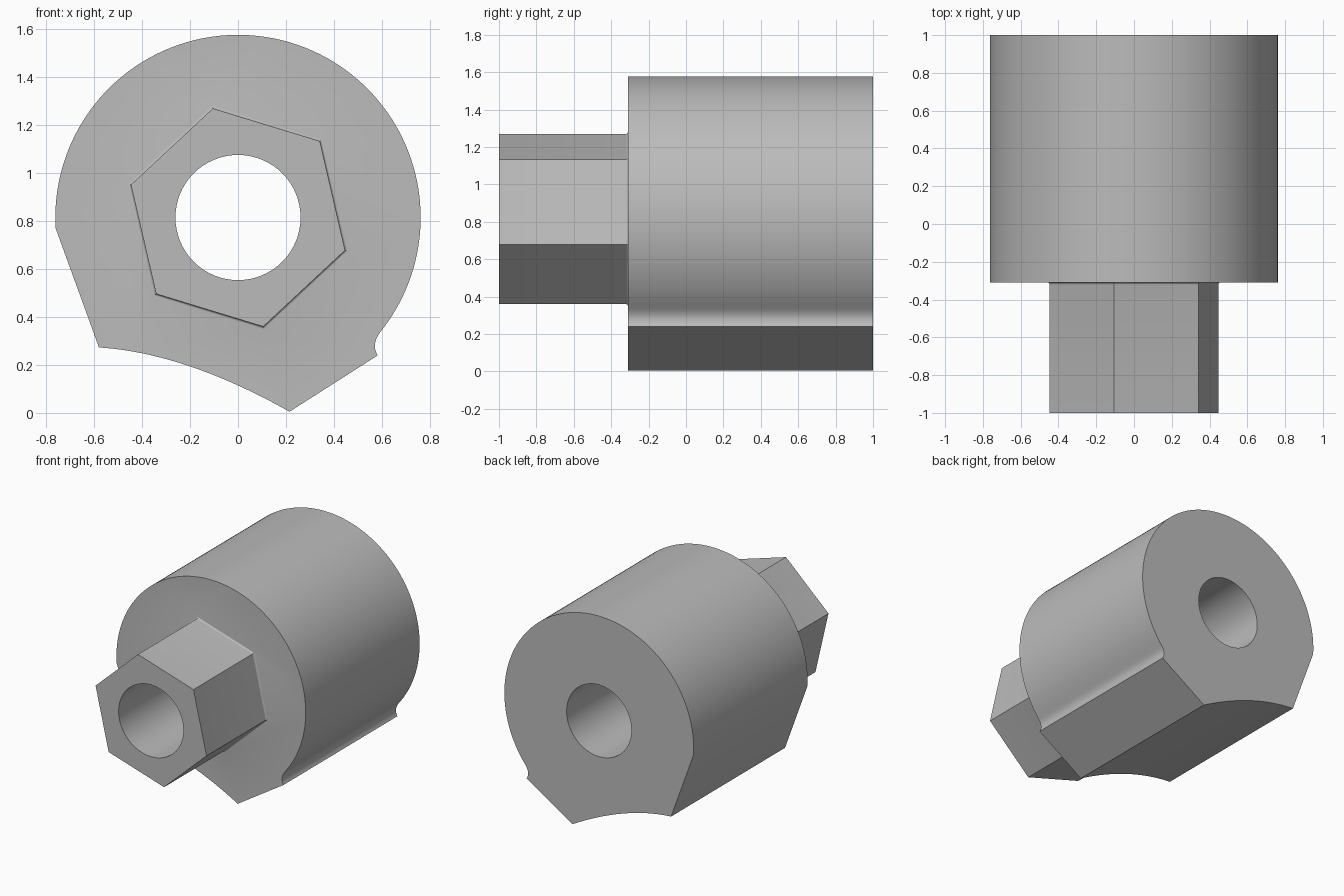
import bpy, bmesh
from math import sin, cos, pi, radians

cube = bpy.data.objects.get("Cube")
if cube:
    bpy.data.objects.remove(cube)

AXIS_Z = 0.815      # height of the bore axis
FACE_Y = -0.31      # front face of the body

steel = bpy.data.materials.new("grey metal")
steel.use_nodes = True
GREY = (0.5, 0.5, 0.5, 1)
steel.diffuse_color = GREY
steel.node_tree.nodes["Principled BSDF"].inputs["Base Color"].default_value = GREY


def arc(radius, start, end, steps):
    """Points (x, z) on an arc about the bore axis, angles in degrees."""
    angles = [radians(start + (end - start) * i / steps) for i in range(steps + 1)]
    return [(radius * cos(a), AXIS_Z + radius * sin(a)) for a in angles]


def bend(p, c, q, steps):
    """Quadratic curve from p to q pulled towards c."""
    ts = [i / steps for i in range(steps + 1)]
    return [tuple((1 - t) ** 2 * a + 2 * t * (1 - t) * b + t * t * d
                  for a, b, d in zip(p, c, q)) for t in ts]


def loft(name, sections):
    """Closed solid through (y, outline) sections."""
    bm = bmesh.new()
    rings = [[bm.verts.new((x, y, z)) for x, z in pts] for y, pts in sections]
    n = len(rings[0])
    for a, b in zip(rings, rings[1:]):
        for i in range(n):
            j = (i + 1) % n
            bm.faces.new((a[i], a[j], b[j], b[i]))
    bm.faces.new(rings[0])
    bm.faces.new(rings[-1])
    bmesh.ops.recalc_face_normals(bm, faces=bm.faces)
    mesh = bpy.data.meshes.new(name)
    bm.to_mesh(mesh)
    bm.free()
    mesh.materials.append(steel)
    obj = bpy.data.objects.new(name, mesh)
    bpy.context.collection.objects.link(obj)
    return obj


def combine(target, tool, operation):
    """Apply a boolean, then drop the tool."""
    bpy.context.view_layer.objects.active = target
    mod = target.modifiers.new(operation, 'BOOLEAN')
    mod.operation, mod.object, mod.solver = operation, tool, 'EXACT'
    bpy.ops.object.modifier_apply(modifier=mod.name)
    bpy.data.objects.remove(tool)


# Body: round top, slanted left flank, hollow underside, small notch on the right
outline = arc(0.762, -39, 183.4, 96)
outline += bend((-0.58, 0.273), (-0.22, 0.25), (0.215, 0.005), 20)
outline += bend((0.583, 0.24), (0.555, 0.285), (0.592, 0.335), 10)[:-1]
body = loft("socket_body", [(FACE_Y, outline), (1, outline)])

# Hexagonal shank with a tiny fillet at its root
R, FILLET = 0.467, 0.012


def hexagon(offset):
    return arc(R + offset, 103, 403, 5)


root = [(FACE_Y - FILLET * (1 - sin(a)), hexagon(FILLET * (1 - cos(a))))
        for a in (pi / 2 * k / 5 for k in range(6))]
shank = loft("hex_shank", [(-1, hexagon(0))] + root + [(FACE_Y + 0.1, hexagon(FILLET))])

# Through bore
bore = loft("bore_cutter", [(y, arc(0.261, 0, 354.375, 63)) for y in (-1.2, 1.2)])

combine(body, shank, 'UNION')
combine(body, bore, 'DIFFERENCE')

bpy.ops.object.select_all(action='DESELECT')
body.select_set(True)
bpy.context.view_layer.objects.active = body
bpy.ops.object.shade_smooth_by_angle(angle=radians(25))
